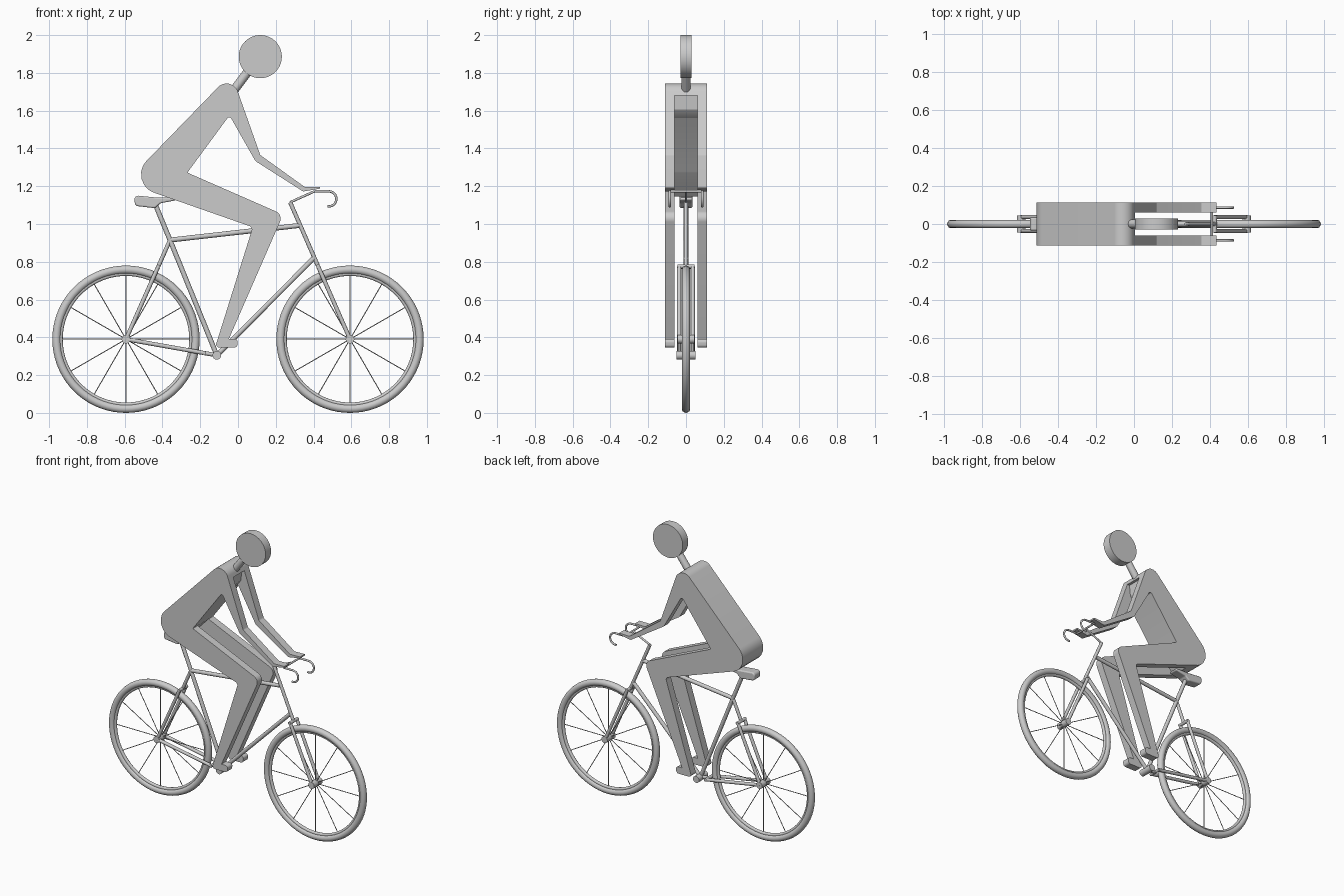
import bpy, bmesh, math
from mathutils import Vector

if "Cube" in bpy.data.objects:
    bpy.data.objects.remove(bpy.data.objects["Cube"])

R = 0.39   # wheel radius and hub height
HUB = 0.593


def link(name, data):
    ob = bpy.data.objects.new(name, data)
    bpy.context.collection.objects.link(ob)
    return ob


def smooth(ob):
    bpy.ops.object.select_all(action='DESELECT')
    ob.select_set(True)
    bpy.context.view_layer.objects.active = ob
    bpy.ops.object.shade_smooth_by_angle(angle=math.radians(30))


def fillet(points, steps=8):
    """Round each (x, z, radius) corner of a closed outline."""
    out = []
    for i, (x, z, r) in enumerate(points):
        p = Vector((x, z))
        if r == 0:
            out.append(p)
            continue
        a = Vector(points[i - 1][:2])
        b = Vector(points[(i + 1) % len(points)][:2])
        u, v = (a - p).normalized(), (b - p).normalized()
        half = u.angle(v) / 2
        c = p + (u + v).normalized() * (r / math.sin(half))
        s, e = p + u * (r / math.tan(half)) - c, p + v * (r / math.tan(half)) - c
        for k in range(steps + 1):
            d = s.lerp(e, k / steps) if k not in (0, steps) else (s if k == 0 else e)
            out.append(c + d.normalized() * r)
    return out


def prism(name, points, half_width):
    """Extrude an x-z outline symmetrically along y."""
    bm = bmesh.new()
    face = bm.faces.new([bm.verts.new((p[0], -half_width, p[1])) for p in fillet(points)])
    ext = bmesh.ops.extrude_face_region(bm, geom=[face])
    verts = [g for g in ext['geom'] if isinstance(g, bmesh.types.BMVert)]
    bmesh.ops.translate(bm, verts=verts, vec=(0, 2 * half_width, 0))
    bmesh.ops.recalc_face_normals(bm, faces=bm.faces[:])
    me = bpy.data.meshes.new(name)
    bm.to_mesh(me)
    bm.free()
    return link(name, me)


def tubes(name, paths, radius):
    cu = bpy.data.curves.new(name, 'CURVE')
    cu.dimensions = '3D'
    cu.bevel_depth = radius
    cu.bevel_resolution = 4
    cu.use_fill_caps = True
    for path in paths:
        sp = cu.splines.new('POLY')
        sp.points.add(len(path) - 1)
        for pt, co in zip(sp.points, path):
            pt.co = (*co, 1)
    return link(name, cu)


def cyl_y(name, x, z, r, half_width, sides=32):
    bpy.ops.mesh.primitive_cylinder_add(vertices=sides, radius=r, depth=2 * half_width,
                                        location=(x, 0, z), rotation=(math.pi / 2, 0, 0))
    ob = bpy.context.object
    ob.name = name
    smooth(ob)
    return ob


# Rider: one side silhouette, slotted between the arms and legs
body = prism("rider_body", [
    (-0.035, 1.797, 0.062), (0.118, 1.365, 0.015), (0.355, 1.195, 0.01),
    (0.433, 1.197, 0), (0.433, 1.187, 0), (0.345, 1.172, 0.015),
    (0.092, 1.333, 0.03), (-0.045, 1.575, 0.012), (-0.268, 1.272, 0.006),
    (0.239, 1.05, 0.042), (-0.048, 0.392, 0), (0.002, 0.392, 0.018),
    (-0.006, 0.345, 0.018), (-0.122, 0.345, 0.018), (0.078, 0.983, 0.02),
    (-0.596, 1.219, 0.102)], 0.112)
slot = prism("slot_cutter", [
    (-0.012, 1.68, 0), (-0.02, 1.605, 0), (-0.268, 1.272, 0), (-0.44, 1.09, 0),
    (-0.44, 0.2, 0), (0.6, 0.2, 0), (0.6, 1.68, 0)], 0.06)
slot.hide_render = True
cut = body.modifiers.new("slot", 'BOOLEAN')
cut.operation = 'DIFFERENCE'
cut.solver = 'EXACT'
cut.object = slot
bpy.context.view_layer.objects.active = body
bpy.ops.object.modifier_apply(modifier="slot")
bpy.data.objects.remove(slot)
smooth(body)

# Head and neck
cyl_y("head", 0.118, 1.886, 0.114, 0.03, 64)
tubes("neck", [[(-0.02, 0, 1.71), (0.07, 0, 1.83)]], 0.024)

# Wheels: tyre, rim, hub and spokes
for side, x in (("rear", -HUB), ("front", HUB)):
    for part, major, minor in (("tyre", R - 0.022, 0.022), ("rim", R - 0.044, 0.011)):
        bpy.ops.mesh.primitive_torus_add(major_radius=major, minor_radius=minor,
                                         major_segments=72, minor_segments=14,
                                         location=(x, 0, R), rotation=(math.pi / 2, 0, 0))
        bpy.context.object.name = f"{side}_{part}"
        smooth(bpy.context.object)
    cyl_y(f"{side}_hub", x, R, 0.023, 0.046)
    spokes = []
    for i in range(12):
        a = i * math.pi / 6
        spokes.append([(x + r * math.cos(a), 0, R + r * math.sin(a)) for r in (0.015, 0.345)])
    tubes(f"{side}_spokes", spokes, 0.0025)

# Frame tubes
crank, lug = (-0.112, 0, 0.305), (-0.36, 0, 0.915)
head_low, head_high = (0.402, 0, 0.82), (0.323, 0, 0.992)
tubes("frame", [
    [crank, lug, (-0.42, 0, 1.06), (-0.436, 0, 1.10)],
    [lug, head_high], [head_low, crank]], 0.013)
cyl_y("bottom_bracket", crank[0], crank[2], 0.023, 0.05)


# Each fork straddles a wheel with two blades, a crown and a single stem
def fork(name, hub_x, end, crown_dist):
    hub = Vector((hub_x, 0, R))
    d = (Vector(end) - hub).normalized()
    crown = hub + d * crown_dist
    y = Vector((0, 0.036, 0))
    tubes(name, [[hub + y, crown + y], [hub - y, crown - y],
                 [crown - y * 1.25, crown + y * 1.25], [crown, Vector(end)]], 0.011)


fork("front_fork", HUB, (0.276, 0, 1.115), 0.42)
fork("seat_stays", -HUB, lug, 0.42)
fork("chain_stays", -HUB, crank, 0.42)

# Handlebar: stem, crossbar and two curled drops
bars = [[(0.276, 0, 1.115), (0.405, 0, 1.173)], [(0.41, -0.086, 1.173), (0.41, 0.086, 1.173)]]
for y in (-0.086, 0.086):
    drop = [(0.41, y, 1.173)]
    for i in range(11):
        a = math.radians(90 - 19 * i)
        drop.append((0.481 + 0.04 * math.cos(a), y, 1.133 + 0.04 * math.sin(a)))
    bars.append(drop)
tubes("handlebar", bars, 0.0065)

# Seat
seat = prism("seat", [
    (-0.55, 1.152, 0.02), (-0.545, 1.096, 0.02), (-0.44, 1.084, 0.02),
    (-0.41, 1.11, 0.02), (-0.33, 1.125, 0), (-0.33, 1.14, 0), (-0.43, 1.14, 0.05)], 0.034)
bev = seat.modifiers.new("rounded", 'BEVEL')
bev.width = 0.008
bev.segments = 3
smooth(seat)
